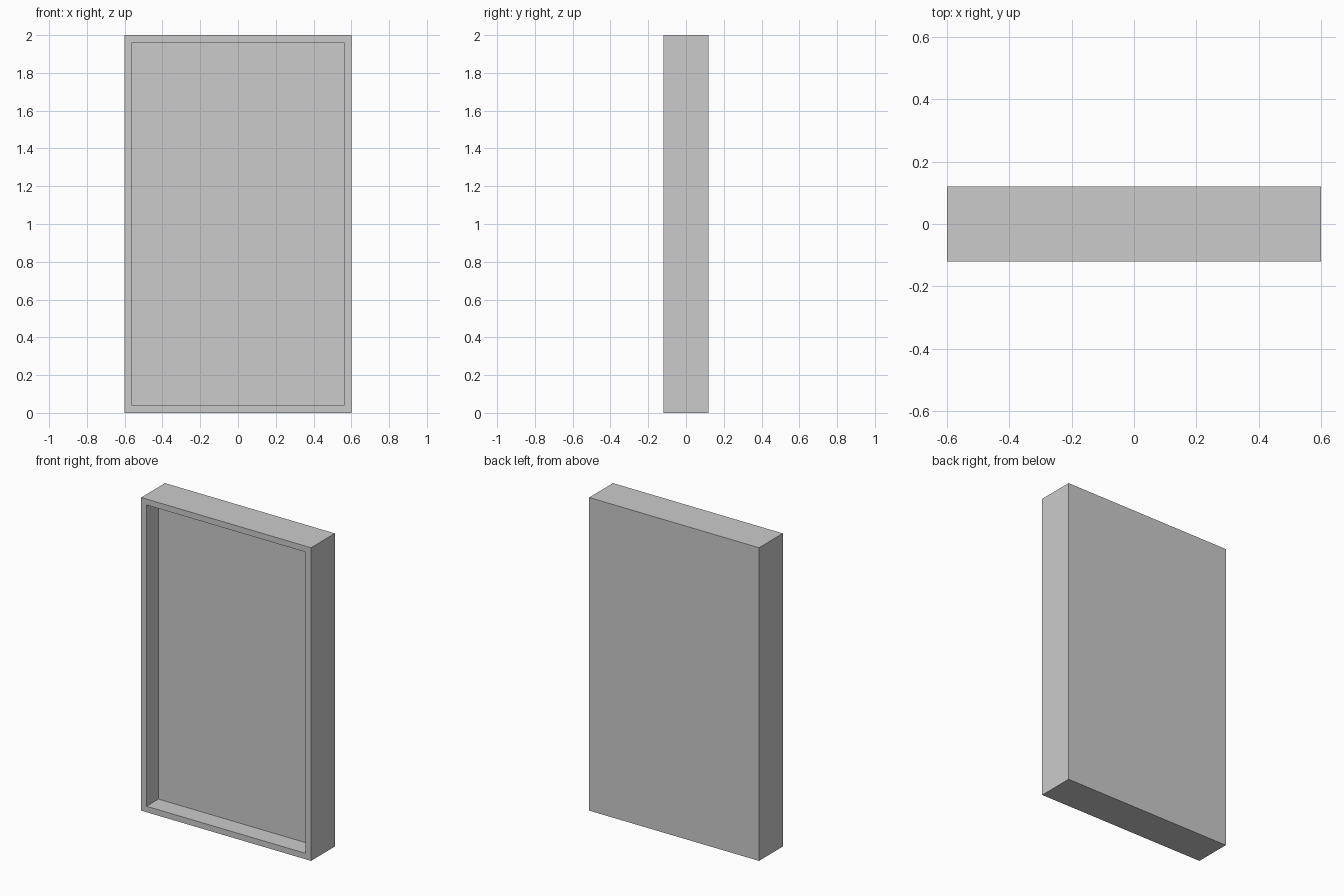
import bpy, bmesh
from mathutils import Vector

if "Cube" in bpy.data.objects:
    bpy.data.objects.remove(bpy.data.objects["Cube"])

WIDTH, DEPTH, HEIGHT = 1.2, 0.24, 2.0
RIM, RECESS = 0.038, 0.12

# Solid upright case, standing on z = 0
bm = bmesh.new()
bmesh.ops.create_cube(bm, size=1)
bmesh.ops.scale(bm, vec=(WIDTH, DEPTH, HEIGHT), verts=bm.verts)
bmesh.ops.translate(bm, vec=(0, 0, HEIGHT / 2), verts=bm.verts)
bm.normal_update()

# Narrow front rim, with the panel inside it pushed back
front = min(bm.faces, key=lambda f: f.calc_center_median().y)
bmesh.ops.inset_region(bm, faces=[front], thickness=RIM, use_even_offset=True)
panel = bmesh.ops.extrude_discrete_faces(bm, faces=[front])["faces"][0]
bmesh.ops.translate(bm, vec=Vector((0, RECESS, 0)), verts=panel.verts)
bmesh.ops.recalc_face_normals(bm, faces=bm.faces)

mesh = bpy.data.meshes.new("recessed_case")
bm.to_mesh(mesh)
bm.free()
case = bpy.data.objects.new("recessed_case", mesh)
bpy.context.collection.objects.link(case)
